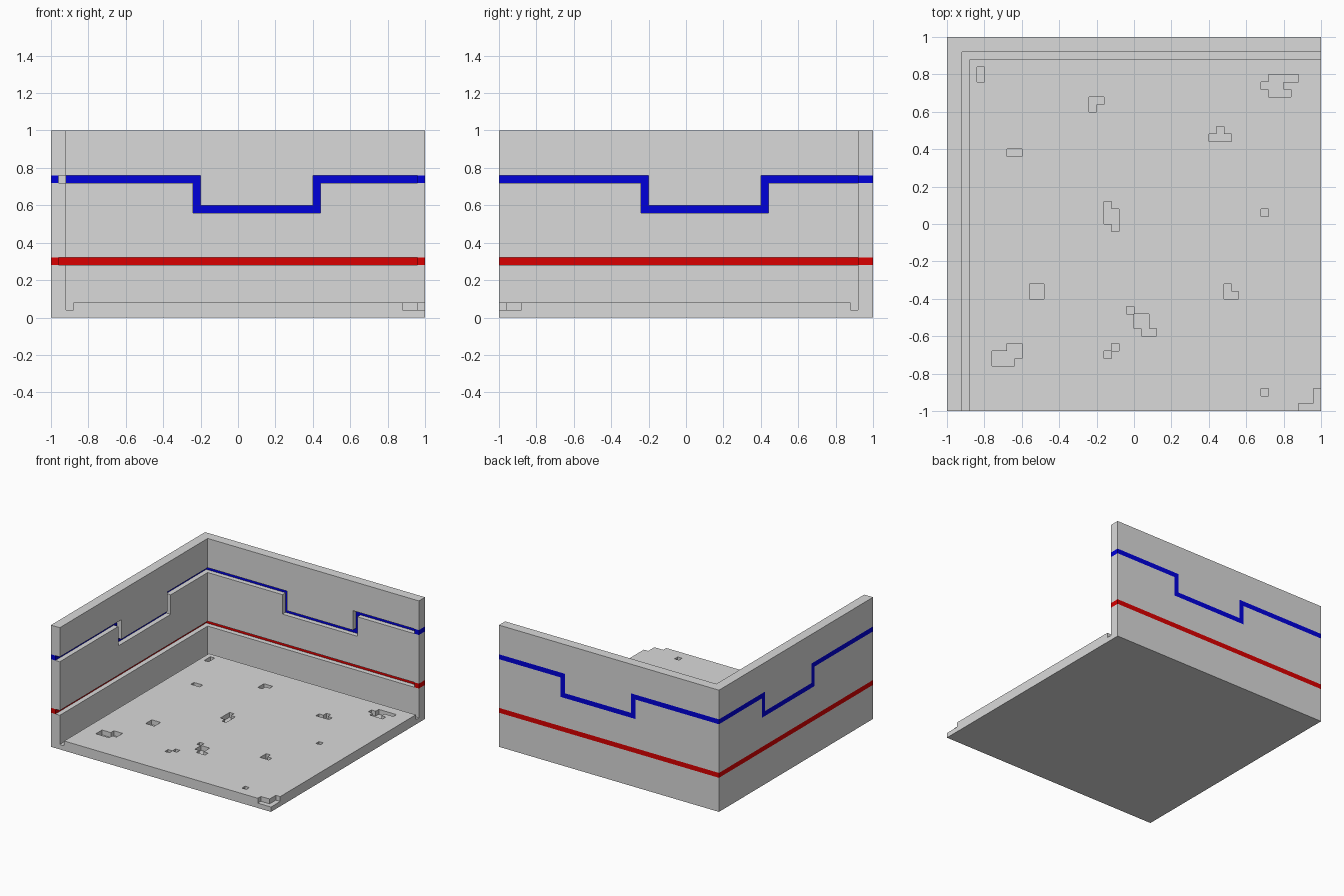
import bpy, bmesh
from mathutils import Matrix, Vector

if "Cube" in bpy.data.objects:
    bpy.data.objects.remove(bpy.data.objects["Cube"])

S = 0.04  # size of one block


def material(name, rgb):
    m = bpy.data.materials.new(name)
    m.diffuse_color = (*rgb, 1)
    m.use_nodes = True
    m.node_tree.nodes["Principled BSDF"].inputs["Base Color"].default_value = m.diffuse_color
    return m


MATS = [material("grey_concrete", (0.7, 0.7, 0.7)),
        material("blue_line", (0.0, 0.0, 0.7)),
        material("red_line", (0.7, 0.0, 0.0))]


def relief(name, nu, nv, height, colour, origin, u_axis, v_axis):
    """Solid slab of blocks: height and colour are functions of the cell."""
    bm = bmesh.new()
    cache = {}

    def vert(p):
        if p not in cache:
            cache[p] = bm.verts.new(Vector(p) * S)
        return cache[p]

    def face(pts, mat):
        bm.faces.new([vert(p) for p in pts]).material_index = mat

    def level(i, j):
        return height(i, j) if 0 <= i < nu and 0 <= j < nv else 0

    for i in range(nu):
        for j in range(nv):
            h, c = level(i, j), colour(i, j)
            ring = [(i, j), (i + 1, j), (i + 1, j + 1), (i, j + 1)]
            face([(*p, h) for p in ring], c)
            face([(*p, 0) for p in reversed(ring)], c)
            # side faces wherever the neighbouring cell is lower
            for k, (di, dj) in enumerate([(0, -1), (1, 0), (0, 1), (-1, 0)]):
                a, b = ring[k], ring[(k + 1) % 4]
                for z in range(level(i + di, j + dj), h):
                    face([(*a, z), (*b, z), (*b, z + 1), (*a, z + 1)], c)

    # merge flat areas of one colour into large faces
    bmesh.ops.dissolve_limit(bm, angle_limit=0.01, verts=bm.verts[:],
                             edges=bm.edges[:], delimit={'MATERIAL'})
    u, v = Vector(u_axis), Vector(v_axis)
    w = u.cross(v)
    bm.transform(Matrix.Translation(origin)
                 @ Matrix((u, v, w)).transposed().to_4x4())
    mesh = bpy.data.meshes.new(name)
    bm.to_mesh(mesh)
    bm.free()
    for m in MATS:
        mesh.materials.append(m)
    bpy.context.collection.objects.link(bpy.data.objects.new(name, mesh))


# Floor hollows as (x, y, width, depth) in blocks from the front left corner
HOLLOWS = [
    (2, 0, 1, 48), (2, 47, 48, 1),                      # gutters along walls
    (47, 0, 3, 1), (49, 1, 1, 2),                       # chipped corner
    (4, 44, 1, 2), (19, 41, 2, 1), (19, 40, 1, 1), (8, 34, 2, 1),
    (35, 36, 3, 1), (36, 37, 1, 1),
    (43, 44, 4, 1), (42, 43, 3, 1), (43, 42, 3, 1),
    (21, 27, 1, 1), (21, 25, 2, 2), (22, 24, 1, 1),
    (42, 26, 1, 1), (11, 15, 2, 2), (37, 16, 1, 1), (37, 15, 2, 1),
    (24, 13, 1, 1), (25, 11, 2, 2), (26, 10, 2, 1),
    (22, 8, 1, 1), (21, 7, 1, 1),
    (8, 8, 2, 1), (6, 7, 4, 1), (6, 6, 3, 1), (42, 2, 1, 1),
]


def floor_height(i, j):
    x = i + 2
    hollow = any(a <= x < a + w and b <= j < b + d for a, b, w, d in HOLLOWS)
    return 1 if hollow else 2


def line_colour(i, k):
    """0 plain, 1 blue stepped line, 2 red straight line."""
    if k == 7:
        return 2
    if i in (19, 35):
        return int(14 <= k <= 18)
    return int(k == (14 if 19 < i < 35 else 18))


def left_height(i, k):
    return 1 if line_colour(i, k) else 2


def back_height(i, k):
    # the line fills the groove at both ends of the back wall
    return 1 if line_colour(i, k) and 0 < i < 49 else 2


relief("floor", 48, 48, floor_height, lambda i, j: 0,
       (-0.92, -1, 0), (1, 0, 0), (0, 1, 0))
relief("left_wall", 48, 25, left_height, line_colour,
       (-1, -1, 0), (0, 1, 0), (0, 0, 1))
relief("back_wall", 50, 25, back_height, line_colour,
       (-1, 1, 0), (1, 0, 0), (0, 0, 1))
